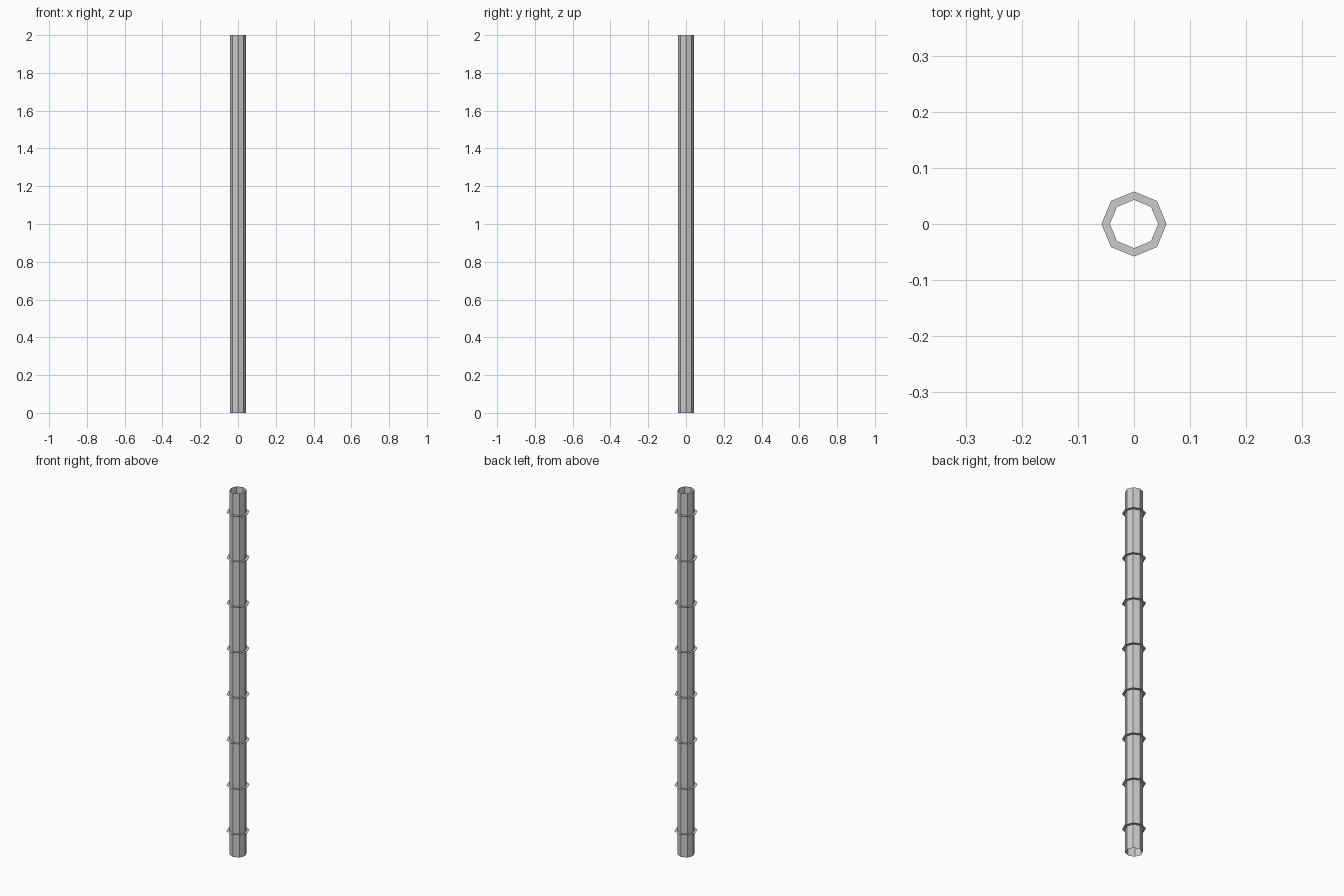
import bpy, bmesh
from math import cos, sin, pi

if "Cube" in bpy.data.objects:
    bpy.data.objects.remove(bpy.data.objects["Cube"])

SIDES = 8
TUBE_R, RING_R = 0.043, 0.058
HEIGHT = 2.0


def octagon_band(name, lower, upper):
    """Faces joining two octagons, each given as (radius, z)."""
    bm = bmesh.new()
    loops = []
    for r, z in (lower, upper):
        loops.append([bm.verts.new((r * cos(2 * pi * i / SIDES),
                                    r * sin(2 * pi * i / SIDES), z))
                      for i in range(SIDES)])
    a, b = loops
    for i in range(SIDES):
        j = (i + 1) % SIDES
        bm.faces.new((a[i], a[j], b[j], b[i]))
    mesh = bpy.data.meshes.new(name)
    bm.to_mesh(mesh)
    bm.free()
    obj = bpy.data.objects.new(name, mesh)
    bpy.context.collection.objects.link(obj)
    return obj


# Open-ended tube
octagon_band("tube", (TUBE_R, 0), (TUBE_R, HEIGHT))

# Evenly spaced flat collars
for k in range(8):
    z = 0.13 + 0.25 * k
    octagon_band(f"collar_{k + 1}", (RING_R, z), (TUBE_R, z))
